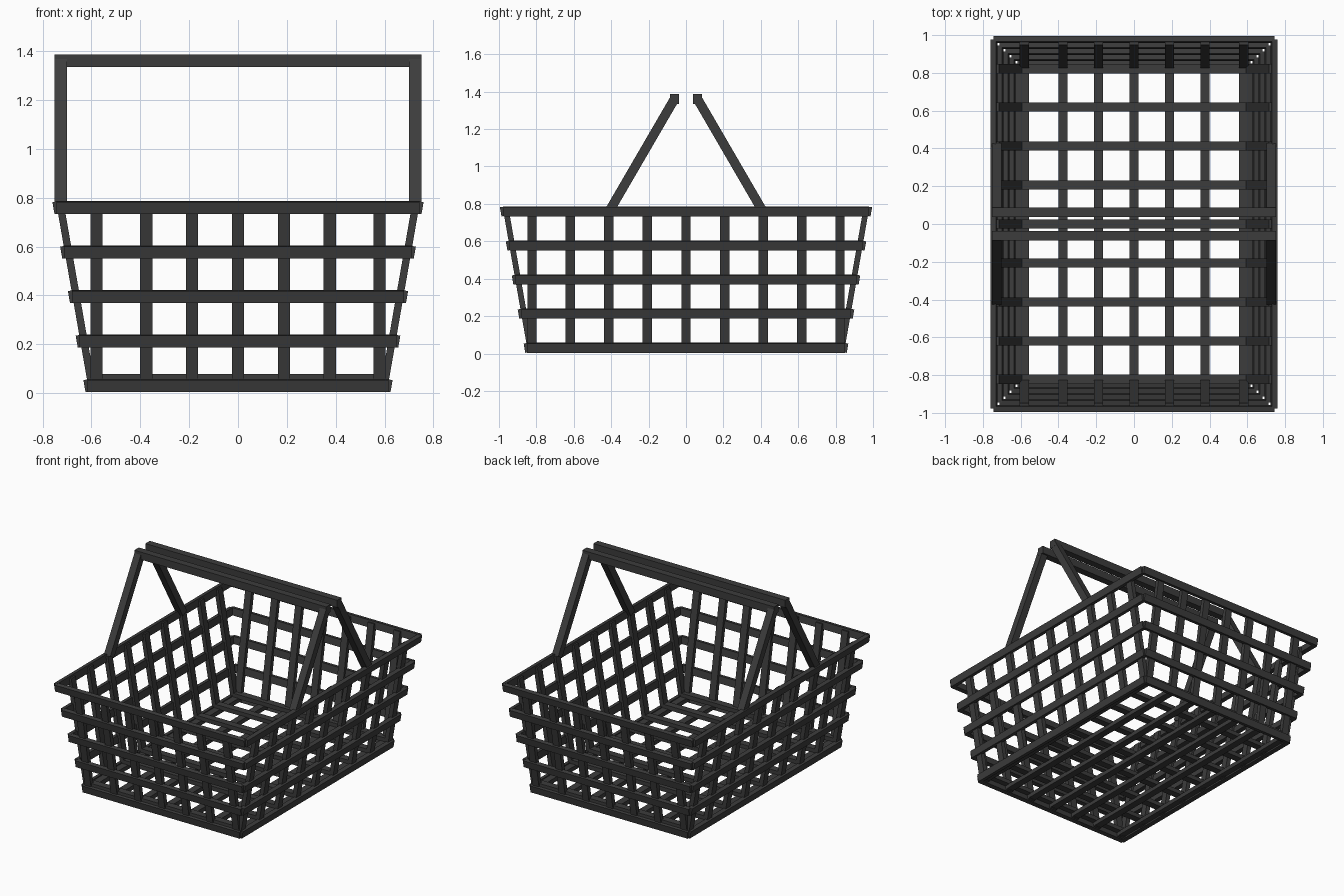
import bpy, bmesh, math
from mathutils import Matrix, Vector

if "Cube" in bpy.data.objects:
    bpy.data.objects.remove(bpy.data.objects["Cube"])

mat = bpy.data.materials.new("dark_plastic")
mat.diffuse_color = (0.045, 0.045, 0.045, 1)
mat.use_nodes = True
mat.node_tree.nodes["Principled BSDF"].inputs["Base Color"].default_value = mat.diffuse_color

Z0, Z1 = 0.031, 0.760            # centre heights of lowest and highest rail
FLARE = 0.127                    # how far the walls lean out over that height
TILT = math.atan2(FLARE, Z1 - Z0)
XB, YB = 0.614, 0.849            # wall centre distances at the lowest rail
BAR, THICK = 0.05, 0.03
XS = [-0.58, -0.376, -0.188, 0, 0.188, 0.376, 0.58]
YS = [-0.823] + [i * 0.2065 for i in range(-3, 4)] + [0.823]


def box(bm, centre, size, rot=Matrix.Identity(4)):
    m = rot @ Matrix.Translation(centre)
    bmesh.ops.create_cube(bm, size=1, matrix=m @ Matrix.Diagonal((*size, 1)))


def tilted(bm, centre, size, angle, axis, turn=Matrix.Identity(4)):
    m = turn @ Matrix.Translation(centre) @ Matrix.Rotation(angle, 4, axis)
    bmesh.ops.create_cube(bm, size=1, matrix=m @ Matrix.Diagonal((*size, 1)))


def finish(bm, name):
    me = bpy.data.meshes.new(name)
    bm.to_mesh(me)
    bm.free()
    me.materials.append(mat)
    bpy.context.collection.objects.link(bpy.data.objects.new(name, me))


def wall(name, quarter, dist, half, posts):
    """Leaning lattice wall, built facing -y and turned into place."""
    turn = Matrix.Rotation(quarter * math.pi / 2, 4, 'Z')
    bm = bmesh.new()
    # horizontal rails
    for i in range(5):
        f = i / 4
        tilted(bm, (0, -(dist + FLARE * f), Z0 + (Z1 - Z0) * f),
               (2 * (half + FLARE * f), THICK, BAR), TILT, 'X', turn)
    # upright slats, set slightly inside the rails
    length = math.hypot(FLARE, Z1 - Z0) + 0.03
    for p in posts:
        tilted(bm, (p, -(dist + FLARE / 2 - 0.015), (Z0 + Z1) / 2),
               (BAR, THICK, length), TILT, 'X', turn)
    finish(bm, name)


wall("front_wall", 0, YB, XB + 0.003, XS)
wall("right_wall", 1, XB, YB, YS)
wall("back_wall", 2, YB, XB + 0.003, XS)
wall("left_wall", 3, XB, YB, YS)

# floor lattice: long slats below, cross slats above
bm = bmesh.new()
for x in XS:
    box(bm, (x, 0, 0.037), (BAR, 2 * YB, THICK))
for y in YS:
    box(bm, (0, y, 0.063), (2 * XB, BAR, THICK))
finish(bm, "floor_lattice")

# two folding handles leaning towards each other
for name, s in (("front_handle", -1), ("back_handle", 1)):
    bm = bmesh.new()
    box(bm, (0, s * 0.0615, 1.361), (1.504, BAR, BAR + 0.003))
    top, foot = Vector((0, s * 0.0615, 1.361)), Vector((0, s * 0.408, 0.765))
    d = top - foot
    for side in (-1, 1):
        mid = (top + foot) / 2 + Vector((side * 0.726, 0, 0))
        tilted(bm, mid, (BAR, BAR, d.length), math.atan2(-d.y, d.z), 'X')
    finish(bm, name)
